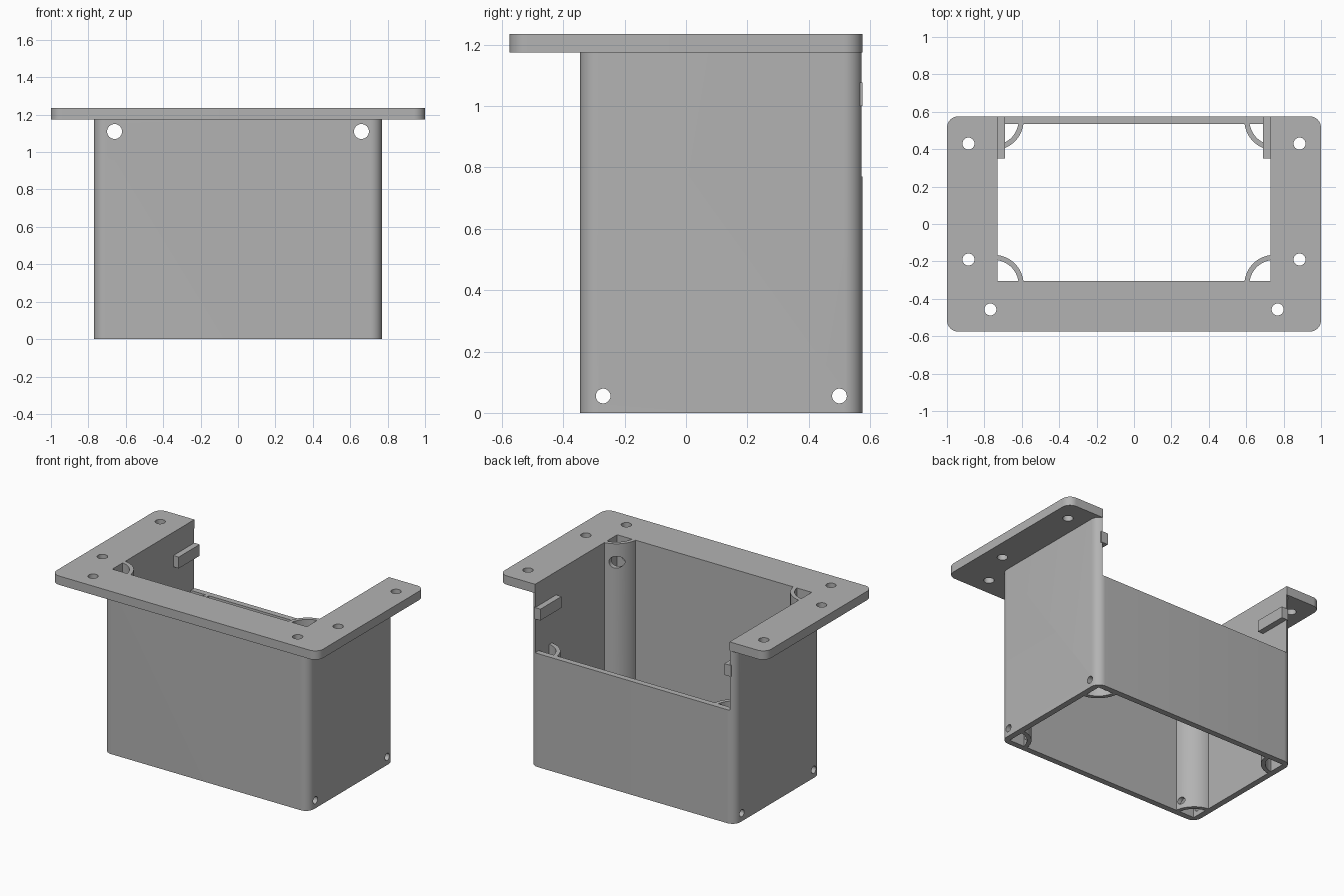
import bpy, bmesh
from math import pi, sin, cos, radians
from mathutils import Matrix

cube = bpy.data.objects.get("Cube")
if cube:
    bpy.data.objects.remove(cube, do_unlink=True)

grey = bpy.data.materials.new("grey plastic")
grey.use_nodes = True
GREY = (0.45, 0.45, 0.45, 1)
grey.diffuse_color = GREY
grey.node_tree.nodes["Principled BSDF"].inputs["Base Color"].default_value = GREY

HALF_W, FRONT, BACK, WALL = 0.77, -0.345, 0.575, 0.04   # housing plan
IN_X, IN_FRONT, IN_BACK = HALF_W - WALL, FRONT + WALL, BACK - WALL
LOW, RIM, TOP = 0.77, 1.175, 1.235                      # heights


def prism(name, outline, z0, z1):
    """Extrude a closed plan outline from z0 to z1."""
    bm = bmesh.new()
    face = bm.faces.new([bm.verts.new((x, y, z0)) for x, y in outline])
    up = bmesh.ops.extrude_face_region(bm, geom=[face])["geom"]
    bmesh.ops.translate(bm, vec=(0, 0, z1 - z0),
                        verts=[v for v in up if isinstance(v, bmesh.types.BMVert)])
    bmesh.ops.recalc_face_normals(bm, faces=bm.faces)
    return to_object(name, bm)


def to_object(name, bm):
    mesh = bpy.data.meshes.new(name)
    bm.to_mesh(mesh)
    bm.free()
    mesh.materials.append(grey)
    obj = bpy.data.objects.new(name, mesh)
    bpy.context.collection.objects.link(obj)
    return obj


def arc(cx, cy, r, a0, a1, n=12):
    return [(cx + r * cos(a0 + (a1 - a0) * i / n),
             cy + r * sin(a0 + (a1 - a0) * i / n)) for i in range(n + 1)]


def rounded(x, y0, y1, r):
    """Rounded rectangle spanning -x..x and y0..y1."""
    corners = ((x - r, y1 - r), (r - x, y1 - r), (r - x, y0 + r), (x - r, y0 + r))
    return [p for i, c in enumerate(corners)
            for p in arc(*c, r, i * pi / 2, (i + 1) * pi / 2)]


def box(name, x0, x1, y0, y1, z0, z1):
    return prism(name, [(x0, y0), (x1, y0), (x1, y1), (x0, y1)], z0, z1)


def drill(axis, centre, r, length):
    """Cylinder cutter along the given axis."""
    turn = {"x": Matrix.Rotation(pi / 2, 4, "Y"),
            "y": Matrix.Rotation(pi / 2, 4, "X"), "z": Matrix()}[axis]
    bm = bmesh.new()
    bmesh.ops.create_cone(bm, cap_ends=True, segments=40, radius1=r, radius2=r,
                          depth=length, matrix=Matrix.Translation(centre) @ turn)
    return to_object("drill_cutter", bm)


def cut(targets, cutter):
    """Subtract the cutter from each target, then discard it."""
    for obj in targets:
        mod = obj.modifiers.new("cut", "BOOLEAN")
        mod.operation, mod.solver, mod.object = "DIFFERENCE", "EXACT", cutter
        bpy.context.view_layer.objects.active = obj
        bpy.ops.object.modifier_apply(modifier=mod.name)
    bpy.data.objects.remove(cutter, do_unlink=True)


# Housing: four walls with a lowered back
housing = prism("housing_walls", rounded(HALF_W, FRONT, BACK, 0.06), 0, RIM)
cut([housing], box("cavity_cutter", -IN_X, IN_X, IN_FRONT, IN_BACK, -1, 2))
cut([housing], box("opening_cutter", -IN_X, IN_X, 0.4, 1, LOW, 2))

# Mounting flange, open at the back
flange = prism("mounting_flange", rounded(1, -BACK, BACK, 0.06), RIM, TOP)
cut([flange], box("flange_cutter", -IN_X, IN_X, IN_FRONT, 1, 0, 2))

# Corner screw channels and inner side tabs
front_tubes, back_tubes, tabs = [], [], []
for side, sx in (("left", 1), ("right", -1)):
    for end, sy, cy, top, group in (("front", 1, FRONT + 0.02, TOP, front_tubes),
                                    ("back", -1, BACK - 0.02, LOW, back_tubes)):
        ring = arc(0, 0, 0.16, 0, pi / 2, 20) + arc(0, 0, 0.133, pi / 2, 0, 20)
        plan = [(sx * (0.75 - x), cy + sy * y) for x, y in ring]
        group.append(prism(f"{end}_{side}_channel", plan, 0, top))
    tabs.append(box(f"{side}_tab", sx * 0.69, sx * 0.74, 0.35, BACK, 1.0, 1.077))

# Screw holes
for s in (1, -1):
    for x, y in ((0.885, 0.43), (0.885, -0.19), (0.768, -0.457)):
        cut([flange], drill("z", (s * x, y, 1.2), 0.032, 0.3))
    cut([housing] + front_tubes, drill("y", (s * 0.66, -0.25, 1.11), 0.04, 0.5))
for y, tubes in ((FRONT + 0.075, front_tubes), (BACK - 0.075, back_tubes)):
    cut([housing] + tubes, drill("x", (0, y, 0.055), 0.024, 2))

# Smooth curves, sharp edges
bpy.ops.object.select_all(action="DESELECT")
for obj in [housing, flange] + front_tubes + back_tubes + tabs:
    obj.select_set(True)
    bpy.context.view_layer.objects.active = obj
bpy.ops.object.shade_smooth_by_angle(angle=radians(30))
